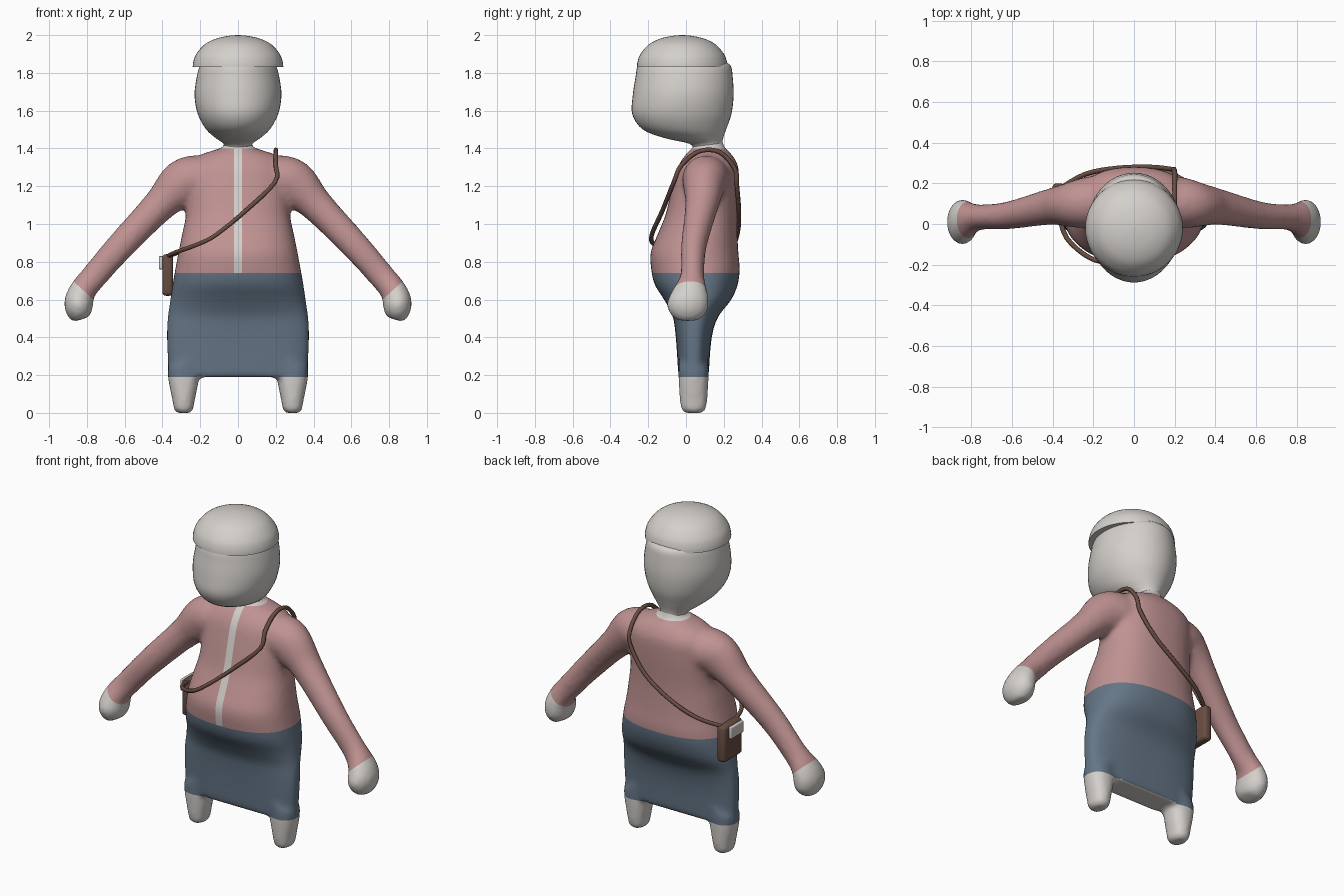
import bpy, bmesh
from math import sin, cos, pi, radians
from mathutils import Vector

cube = bpy.data.objects.get("Cube")
if cube:
    bpy.data.objects.remove(cube, do_unlink=True)


def material(name, rgb):
    m = bpy.data.materials.new(name)
    m.use_nodes = True
    m.diffuse_color = (*rgb, 1)
    m.node_tree.nodes["Principled BSDF"].inputs["Base Color"].default_value = (*rgb, 1)
    return m


PALE = material("pale grey", (0.66, 0.63, 0.60))
PINK = material("dusty pink", (0.53, 0.29, 0.29))
BLUE = material("slate blue", (0.13, 0.18, 0.24))
BROWN = material("leather brown", (0.14, 0.075, 0.055))


def smooth_rows(rows, steps=4):
    """Catmull-Rom interpolation of a table of section values."""
    out = []
    for i in range(len(rows) - 1):
        p0, p1 = rows[max(i - 1, 0)], rows[i]
        p2, p3 = rows[i + 1], rows[min(i + 2, len(rows) - 1)]
        for s in range(steps):
            t = s / steps
            out.append([b + 0.5 * t * (c - a + t * (2*a - 5*b + 4*c - d + t * (3*(b - c) + d - a)))
                        for a, b, c, d in zip(p0, p1, p2, p3)])
    return out + [list(rows[-1])]


def level_ring(z, a, yc, b, n=2, xc=0, count=48):
    """Horizontal superellipse section."""
    ring = []
    for k in range(count):
        c, s = cos(2*pi*k/count), sin(2*pi*k/count)
        r = (abs(c)**n + abs(s)**n) ** (-1/n)
        ring.append(Vector((xc + a*r*c, yc + b*r*s, z)))
    return ring


def limb_rings(rows, side):
    """Elliptical sections square to a path that bends in the xz plane."""
    rings = []
    for i, (x, y, z, rn, ry) in enumerate(rows):
        lo, hi = rows[max(i - 1, 0)], rows[min(i + 1, len(rows) - 1)]
        normal = Vector((lo[2] - hi[2], 0, hi[0] - lo[0])).normalized()
        ring = [Vector((x, y, z)) + normal*rn*cos(2*pi*k/32) + Vector((0, ry*sin(2*pi*k/32), 0))
                for k in range(32)]
        rings.append([Vector((side*p.x, p.y, p.z)) for p in ring])
    return rings


def loft(bm, rings):
    vs = [[bm.verts.new(p) for p in ring] for ring in rings]
    n = len(vs[0])
    for a, b in zip(vs, vs[1:]):
        for k in range(n):
            bm.faces.new((a[k], a[(k+1) % n], b[(k+1) % n], b[k]))
    bm.faces.new(vs[0])
    bm.faces.new(vs[-1])


def activate(obj):
    bpy.ops.object.select_all(action='DESELECT')
    obj.select_set(True)
    bpy.context.view_layer.objects.active = obj


def finish(name, bm, mats, angle=40):
    bmesh.ops.recalc_face_normals(bm, faces=bm.faces)
    mesh = bpy.data.meshes.new(name)
    bm.to_mesh(mesh)
    bm.free()
    for m in mats:
        mesh.materials.append(m)
    obj = bpy.data.objects.new(name, mesh)
    bpy.context.collection.objects.link(obj)
    activate(obj)
    bpy.ops.object.shade_smooth_by_angle(angle=radians(angle))
    return obj


# Body: trunk, arms and legs merged into one soft surface
bm = bmesh.new()
trunk = [
    (0.19, .365, .040, .080, 3.0), (0.35, .375, .040, .090, 2.8), (0.45, .376, .044, .103, 2.6),
    (0.52, .370, .052, .125, 2.4), (0.60, .358, .062, .178, 2.4), (0.68, .346, .054, .220, 2.4),
    (0.76, .332, .050, .234, 2.4), (0.85, .315, .045, .232, 2.4), (0.95, .295, .062, .210, 2.4),
    (1.05, .275, .082, .190, 2.4), (1.20, .268, .104, .175, 2.4), (1.30, .260, .117, .160, 2.3),
    (1.36, .210, .120, .128, 2.1), (1.39, .130, .120, .100, 2.0), (1.41, .075, .120, .080, 2.0),
    (1.45, .070, .120, .075, 2.0)]
loft(bm, [level_ring(*r) for r in smooth_rows(trunk)])
arm = [
    (.08, .115, 1.23, .120, .130), (.24, .105, 1.235, .128, .125), (.32, .095, 1.19, .122, .108),
    (.415, .085, 1.10, .089, .089), (.62, .042, .885, .076, .068), (.76, .033, .725, .070, .063),
    (.822, .020, .648, .070, .092), (.843, .010, .585, .077, .111), (.838, .010, .530, .068, .098),
    (.828, .010, .495, .045, .060)]
leg = [(0.0, .035, .04, .045), (0.015, .050, .04, .064), (0.06, .058, .04, .072),
       (0.19, .083, .04, .080), (0.28, .080, .04, .078)]
for side in (-1, 1):
    loft(bm, limb_rings(smooth_rows(arm), side))
    loft(bm, [level_ring(z, a, y, b, 2.3, side * (.288 - .03 * (z > .25)), 32)
              for z, a, y, b in smooth_rows(leg)])
body = finish("body", bm, (PALE, PINK, BLUE))
remesh = body.modifiers.new("merge", 'REMESH')
remesh.mode = 'VOXEL'
remesh.voxel_size = 0.016
relax = body.modifiers.new("relax", 'SMOOTH')
relax.factor = 0.5
relax.iterations = 6
for name in ("merge", "relax"):
    bpy.ops.object.modifier_apply(modifier=name)

# Clothing borders: cut the surface, then colour by region
HEM, WAIST, COLLAR, ZIP = 0.19, 0.74, 1.4, 0.022
CUFF = Vector((.818, 0, .648))
bm = bmesh.new()
bm.from_mesh(body.data)


def cut(point, normal, keep):
    faces = [f for f in bm.faces if keep(f.calc_center_median())]
    geom = set(faces) | {e for f in faces for e in f.edges} | {v for f in faces for v in f.verts}
    bmesh.ops.bisect_plane(bm, geom=list(geom), plane_co=point, plane_no=normal, dist=1e-5)


for z in (HEM, WAIST, COLLAR):
    cut((0, 0, z), (0, 0, 1), lambda c: abs(c.x) < .5)
for side in (-1, 1):
    cut((side * ZIP, 0, 0), (1, 0, 0), lambda c: c.y < .1 and c.z > WAIST)
    cut((side * CUFF.x, 0, CUFF.z), (side * .67, 0, -.74), lambda c: c.x * side > .65)
bm.normal_update()
for f in bm.faces:
    c = f.calc_center_median()
    hand = abs(c.x) > .65 and (abs(c.x) - CUFF.x) * .67 - (c.z - CUFF.z) * .74 > 0
    if abs(c.x) > .5:
        f.material_index = 0 if hand else 1
    elif c.z < HEM or c.z > COLLAR or (c.z < .23 and f.normal.z < -.6):
        f.material_index = 0
    elif c.z < WAIST:
        f.material_index = 2
    else:
        f.material_index = 0 if abs(c.x) < ZIP and c.y < .1 else 1
bm.to_mesh(body.data)
bm.free()
for m in (PALE, PINK, BLUE):
    if m.name not in body.data.materials:
        body.data.materials.append(m)
bpy.ops.object.shade_smooth_by_angle(angle=radians(60))

# Head
bm = bmesh.new()
head = [(1.39, .070, .120, .080), (1.425, .078, .105, .088), (1.455, .118, .042, .155),
        (1.50, .168, -.008, .220), (1.58, .212, -.022, .262), (1.68, .230, -.015, .267),
        (1.78, .218, -.010, .257), (1.84, .200, -.010, .245), (1.87, .17, -.015, .2)]
loft(bm, [level_ring(*r) for r in smooth_rows(head)])
finish("head", bm, [PALE])

# Cap: domed top with a flat underside
bm = bmesh.new()
dome = [(1.83, 1.0), (1.86, .985), (1.90, .92), (1.95, .74), (1.98, .5), (1.995, .24), (2.0, .03)]
loft(bm, [level_ring(z, .24 * s, -.02, .24 * s) for z, s in smooth_rows(dome)])
finish("cap", bm, [PALE])

# Shoulder strap: a loop over the left shoulder to the bag on the right hip
path = [(-.37, .05, .83), (-.33, -.07, .85), (-.22, -.165, .89), (-.12, -.182, .94),
        (.04, -.125, 1.07), (.195, -.065, 1.22), (.2, -.025, 1.31), (.2, .07, 1.385),
        (.2, .18, 1.38), (.2, .26, 1.29), (.18, .27, 1.2), (.08, .28, 1.07),
        (-.08, .275, .96), (-.24, .245, .88), (-.37, .17, .83)]
points = smooth_rows(path)
curve = bpy.data.curves.new("strap", 'CURVE')
curve.dimensions = '3D'
curve.bevel_depth = 0.012
curve.bevel_resolution = 2
spline = curve.splines.new('POLY')
spline.points.add(len(points) - 1)
for p, co in zip(spline.points, points):
    p.co = (*co, 1)
curve.materials.append(BROWN)
strap = bpy.data.objects.new("strap", curve)
bpy.context.collection.objects.link(strap)
activate(strap)
bpy.ops.object.convert(target='MESH')


# Bag and its clasp
def rounded_box(name, centre, size, bevel, mat):
    bm = bmesh.new()
    bmesh.ops.create_cube(bm, size=1)
    for v in bm.verts:
        v.co = Vector(a * b for a, b in zip(v.co, size)) + Vector(centre)
    bmesh.ops.bevel(bm, geom=list(bm.edges), offset=bevel, segments=3, profile=.5, affect='EDGES')
    finish(name, bm, [mat])


rounded_box("bag", (-.372, .11, .73), (.058, .18, .22), .02, BROWN)
rounded_box("bag_clasp", (-.409, .10, .795), (.02, .12, .07), .005, PALE)
